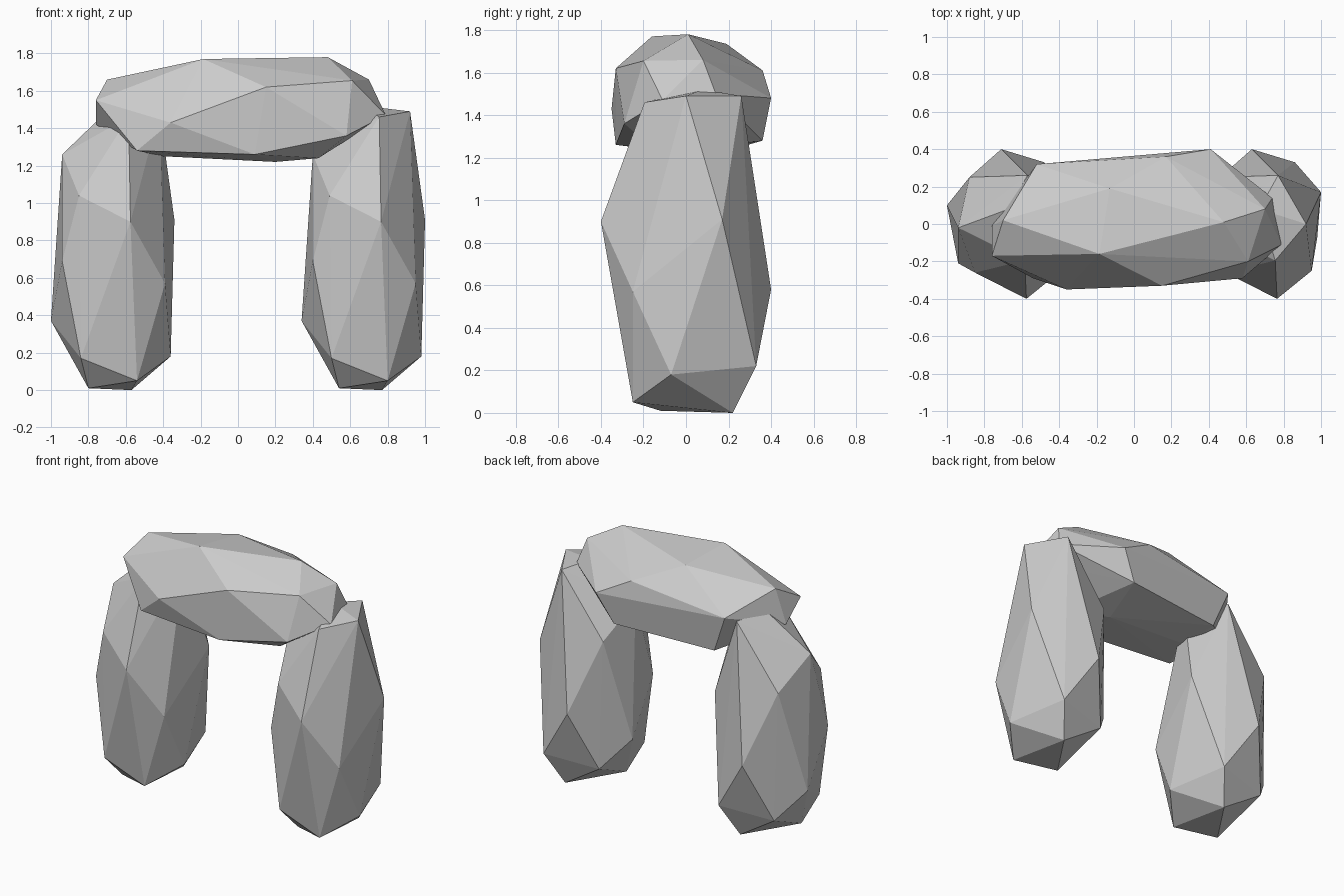
import bpy, bmesh


def stone(name, points, dx=0.0):
    """Faceted boulder: convex hull around a few corner points."""
    bm = bmesh.new()
    for x, y, z in points:
        bm.verts.new((x + dx, y, z))
    hull = bmesh.ops.convex_hull(bm, input=bm.verts)
    junk = {v for v in hull["geom_interior"] + hull["geom_unused"]
            if isinstance(v, bmesh.types.BMVert)}
    bmesh.ops.delete(bm, geom=list(junk), context='VERTS')
    bmesh.ops.recalc_face_normals(bm, faces=bm.faces)
    mesh = bpy.data.meshes.new(name)
    bm.to_mesh(mesh)
    bm.free()
    obj = bpy.data.objects.new(name, mesh)
    bpy.context.collection.objects.link(obj)
    return obj


# Upright stone corners, from the foot to the crown
upright = [
    (0.54, -0.12, 0.01), (0.80, -0.25, 0.05), (0.77, 0.22, 0.00),
    (0.50, -0.26, 0.17), (0.98, -0.07, 0.18), (0.86, 0.33, 0.22),
    (0.49, 0.25, 0.18), (0.34, 0.10, 0.37),
    (0.95, -0.25, 0.57), (0.63, 0.40, 0.58), (0.40, -0.21, 0.69),
    (0.765, -0.40, 0.90), (1.00, 0.17, 0.91),
    (0.49, -0.26, 1.04), (0.46, 0.25, 1.07), (0.40, -0.02, 1.26),
    (0.755, -0.195, 1.46), (0.92, 0.00, 1.49), (0.77, 0.26, 1.49),
    (0.67, 0.08, 1.52),
]

# Lintel corners: underside, girdle, top
lintel = [
    (0.20, 0.00, 1.22), (0.43, -0.15, 1.24), (-0.40, 0.00, 1.25),
    (0.09, -0.33, 1.26), (-0.42, 0.29, 1.26), (-0.54, -0.29, 1.28),
    (0.30, 0.36, 1.28), (0.58, -0.29, 1.36),
    (-0.76, -0.01, 1.42), (-0.36, -0.35, 1.43), (0.79, -0.11, 1.47),
    (0.41, 0.40, 1.48), (0.74, 0.14, 1.50), (-0.52, 0.32, 1.52),
    (-0.76, -0.17, 1.55), (0.17, 0.36, 1.61), (0.15, -0.33, 1.62),
    (0.61, -0.20, 1.655), (-0.70, 0.02, 1.66), (0.70, 0.08, 1.66),
    (-0.13, 0.19, 1.735), (-0.185, -0.16, 1.77), (0.48, 0.01, 1.78),
]

# Two identical uprights carrying one lintel
stone("right_upright_stone", upright)
stone("left_upright_stone", upright, -1.34)
stone("lintel_stone", lintel)
